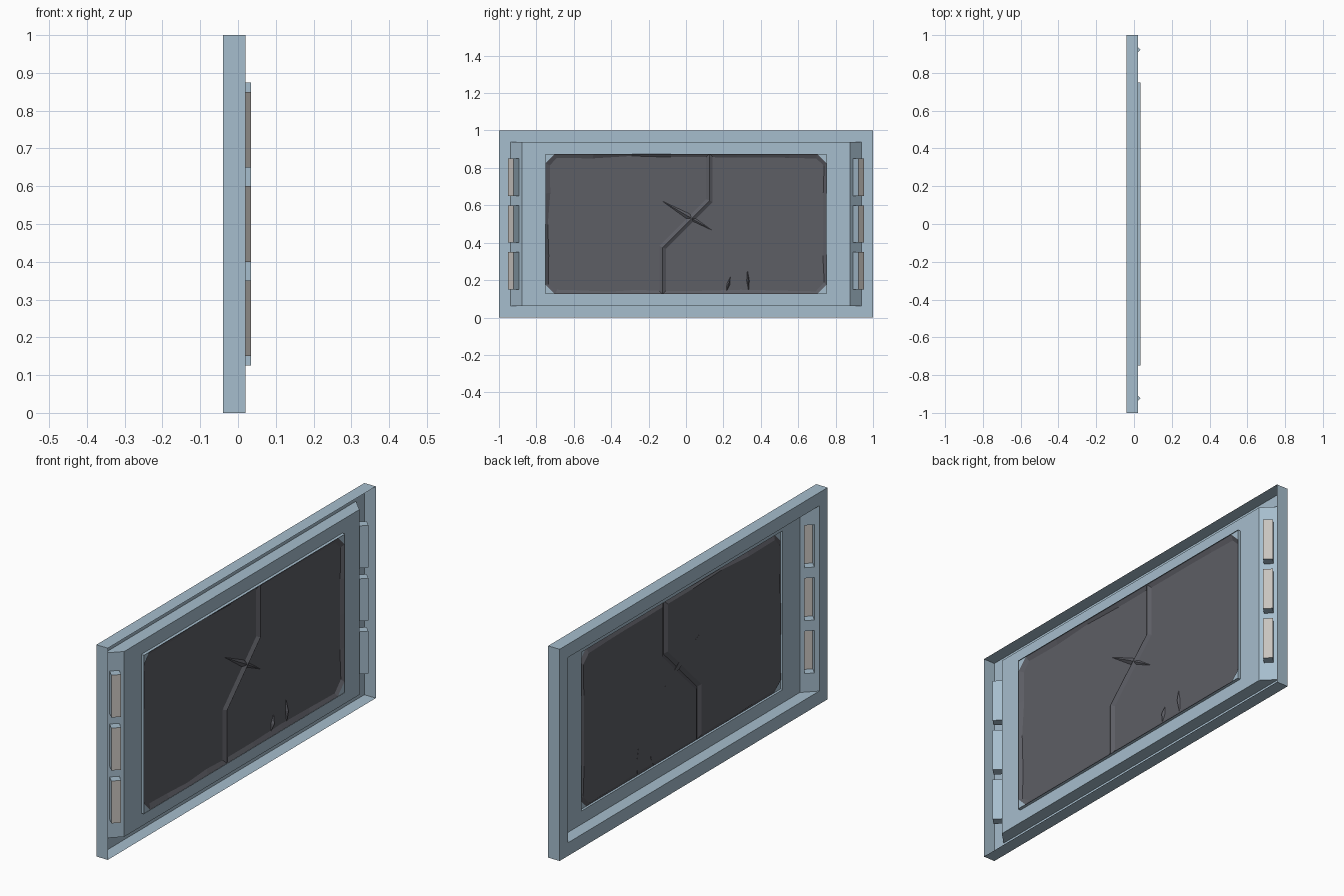
import bpy, bmesh, random
from mathutils import Vector

if "Cube" in bpy.data.objects:
    bpy.data.objects.remove(bpy.data.objects["Cube"])

random.seed(4)


def material(name, rgb):
    m = bpy.data.materials.new(name)
    m.diffuse_color = (*rgb, 1)
    m.use_nodes = True
    m.node_tree.nodes["Principled BSDF"].inputs["Base Color"].default_value = m.diffuse_color
    return m


BLUE = material("painted_metal", (0.38, 0.51, 0.61))
DARK = material("dark_slab", (0.11, 0.112, 0.13))
PALE = material("pale_light", (0.58, 0.55, 0.52))


def face(bm, pts):
    return bm.faces.new([bm.verts.new(p) for p in pts])


def finish(bm, name, mat, tidy=True):
    # weld the sheet and turn its show side towards -x
    if tidy:
        bmesh.ops.remove_doubles(bm, verts=bm.verts, dist=1e-5)
        bmesh.ops.recalc_face_normals(bm, faces=bm.faces)
        bm.normal_update()
        if sum(f.normal.x * f.calc_area() for f in bm.faces) > 0:
            bmesh.ops.reverse_faces(bm, faces=bm.faces)
    me = bpy.data.meshes.new(name)
    bm.to_mesh(me)
    bm.free()
    me.materials.append(mat)
    ob = bpy.data.objects.new(name, me)
    bpy.context.collection.objects.link(ob)
    return ob


# Open-backed pressed frame: stepped rectangular loops (x, half width, z margin)
loops = [(0.02, 1, 0), (-0.04, 1, 0), (-0.04, 0.9375, 0.0625),
         (0.02, 0.8775, 0.0625), (0.02, 0.75, 0.125), (0.035, 0.75, 0.125)]


def ring(x, w, m):
    return [(x, -w, m), (x, w, m), (x, w, 1 - m), (x, -w, 1 - m)]


frame = bmesh.new()
for n in range(len(loops) - 1):
    a, b = ring(*loops[n]), ring(*loops[n + 1])
    for i in range(4):
        if n == 2 and i in (1, 3):
            continue  # sloped ends are built with light pockets below
        j = (i + 1) % 4
        face(frame, [a[i], a[j], b[j], b[i]])

# Sloped ends with three pockets each, and the light at the bottom of each pocket
ys = [0.9375, 0.9225, 0.8925, 0.8775]
zs = [0.0625, 0.15, 0.35, 0.40, 0.60, 0.65, 0.85, 0.9375]
for side in (-1, 1):
    lights = bmesh.new()
    for c in range(3):
        for r in range(7):
            cell = [(0.8975 - y, side * y, z) for y, z in
                    ((ys[c], zs[r]), (ys[c + 1], zs[r]),
                     (ys[c + 1], zs[r + 1]), (ys[c], zs[r + 1]))]
            if c == 1 and r % 2 == 1:
                floor = [(x + 0.03, y + side * 0.03, z) for x, y, z in cell]
                for i in range(4):
                    j = (i + 1) % 4
                    face(frame, [cell[i], cell[j], floor[j], floor[i]])
                face(lights, floor)
            else:
                face(frame, cell)
    finish(lights, "left_lights" if side < 0 else "right_lights", PALE)

# Small gussets behind the clipped slab corners
EDGE = 0.031
for sy in (-1, 1):
    for sz in (-1, 1):
        face(frame, [(EDGE, sy * 0.75, 0.5 + sz * 0.375),
                     (EDGE, sy * 0.70, 0.5 + sz * 0.375),
                     (EDGE, sy * 0.75, 0.5 + sz * 0.325)])
finish(frame, "frame", BLUE)

# Two bevelled slabs meeting along the stepped seam
half = [(-0.70, 0.125), (-0.125, 0.125), (-0.125, 0.375), (0.125, 0.625),
        (0.125, 0.875), (-0.70, 0.875), (-0.75, 0.825), (-0.75, 0.175)]
for k, name in ((1, "left_slab"), (-1, "right_slab")):
    outline = [(k * y, 0.5 + k * (z - 0.5)) for y, z in half]
    pts = []
    for i, (y, z) in enumerate(outline):
        y2, z2 = outline[(i + 1) % 8]
        steps = 4 if abs(y2 - y) + abs(z2 - z) > 0.55 else 1
        for s in range(steps):
            pts.append((EDGE, y + (y2 - y) * s / steps, z + (z2 - z) * s / steps))
    bm = bmesh.new()
    f = face(bm, pts[::-1])
    bm.normal_update()
    bmesh.ops.inset_individual(bm, faces=[f], thickness=0.018, depth=0.011,
                               use_even_offset=True)
    # chipped bevel line away from the seam
    for v in bm.verts:
        if v.co.x < EDGE - 0.005 and abs(v.co.y) > 0.2:
            v.co.y += random.uniform(-0.008, 0.008)
            v.co.z += random.uniform(-0.008, 0.008)
    finish(bm, name, DARK)

# Pointed gashes: thin diamonds (start, end, half width)
gashes = [((-0.14, 0.63), (0.15, 0.46), 0.016),
          ((0.215, 0.135), (0.238, 0.22), 0.009),
          ((0.335, 0.135), (0.328, 0.26), 0.008)]
bm = bmesh.new()
for (y0, z0), (y1, z1), w in gashes:
    a, b = Vector((0.019, y0, z0)), Vector((0.019, y1, z1))
    d = (b - a).normalized()
    n = Vector((0, -d.z, d.y)) * w
    mid = (a + b) / 2
    base = [bm.verts.new(p) for p in (a, mid - n, b, mid + n)]
    tip = bm.verts.new(mid + Vector((0.013, 0, 0)))
    bm.faces.new(base[::-1])
    for i in range(4):
        bm.faces.new((base[i], base[(i + 1) % 4], tip))
finish(bm, "gashes", DARK, tidy=False)
